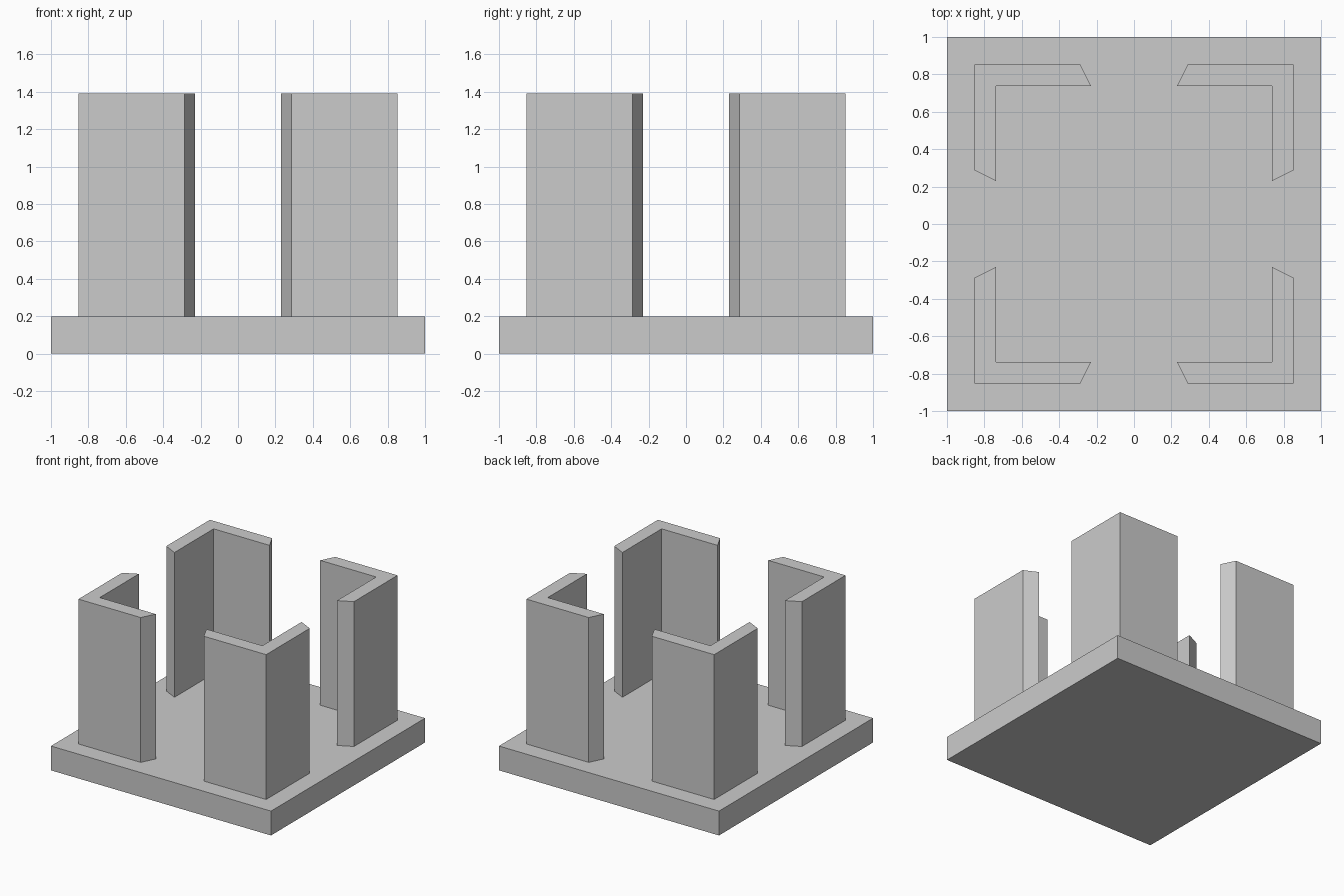
import bpy, bmesh
from math import pi
from mathutils import Matrix

if "Cube" in bpy.data.objects:
    bpy.data.objects.remove(bpy.data.objects["Cube"])

OUT, IN = 0.853, 0.739        # outer and inner wall faces
END_OUT, END_IN = 0.287, 0.23  # slanted wall ends
BASE_H, TOP = 0.2, 1.39


def prism(name, outline, z0, z1, angle=0.0):
    """Extrude a closed outline from z0 to z1, turned about the z axis."""
    bm = bmesh.new()
    face = bm.faces.new([bm.verts.new((x, y, z0)) for x, y in outline])
    grown = bmesh.ops.extrude_face_region(bm, geom=[face], use_keep_orig=True)
    verts = [g for g in grown["geom"] if isinstance(g, bmesh.types.BMVert)]
    bmesh.ops.translate(bm, verts=verts, vec=(0, 0, z1 - z0))
    bmesh.ops.recalc_face_normals(bm, faces=bm.faces[:])
    bm.transform(Matrix.Rotation(angle, 4, 'Z'))
    mesh = bpy.data.meshes.new(name)
    bm.to_mesh(mesh)
    bm.free()
    obj = bpy.data.objects.new(name, mesh)
    bpy.context.collection.objects.link(obj)
    return obj


# Square base slab
prism("base_plate", [(-1, -1), (1, -1), (1, 1), (-1, 1)], 0, BASE_H)

# Four L-shaped corner walls with slanted ends
corner = [(OUT, END_OUT), (OUT, OUT), (END_OUT, OUT),
          (END_IN, IN), (IN, IN), (IN, END_IN)]
for i, place in enumerate(("back_right", "back_left", "front_left", "front_right")):
    prism(place + "_corner_wall", corner, BASE_H, TOP, i * pi / 2)
